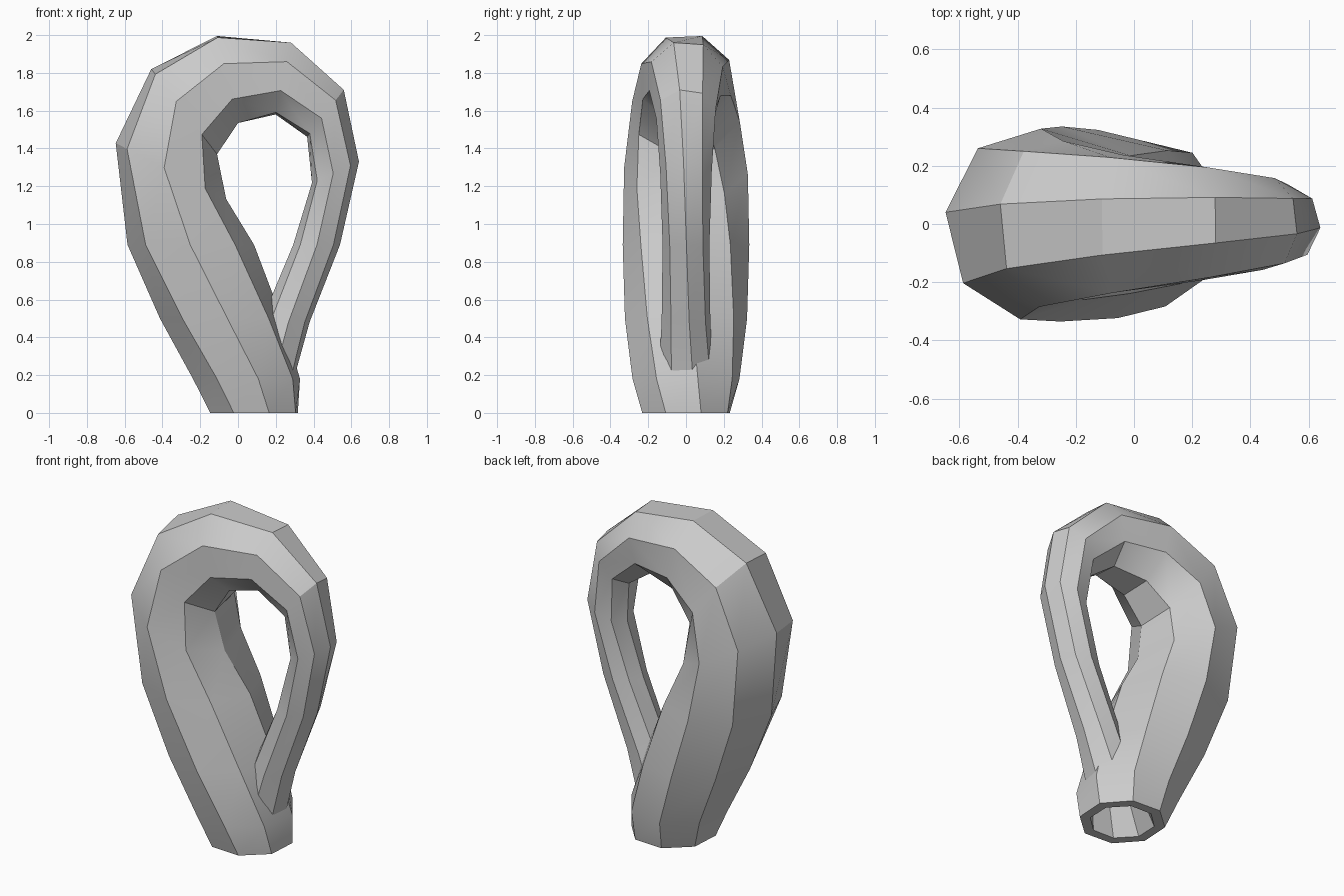
import bpy, bmesh, math
from mathutils import Vector

cube = bpy.data.objects.get("Cube")
if cube:
    bpy.data.objects.remove(cube, do_unlink=True)

grey = bpy.data.materials.new("plain grey")
grey.use_nodes = True
colour = (0.6, 0.6, 0.6, 1)
grey.diffuse_color = colour
grey.node_tree.nodes["Principled BSDF"].inputs["Base Color"].default_value = colour

SIDES = 8
# Cross-sections along the loop: centre x, centre z, outward direction (x, z), radius
SECTIONS = [
    (0.085, 0.00, -1, 0, 0.245),
    (0.045, 0.18, -1, 0, 0.29),
    (-0.09, 0.50, -1, 0, 0.325),
    (-0.25, 0.89, -1, 0, 0.335),
    (-0.355, 1.28, -0.89, 0.45, 0.33),
    (-0.285, 1.595, -0.61, 0.79, 0.293),
    (-0.055, 1.765, -0.233, 0.973, 0.252),
    (0.24, 1.77, 0.21, 0.978, 0.205),
    (0.463, 1.586, 0.616, 0.788, 0.161),
    (0.516, 1.274, 0.91, 0.41, 0.137),
    (0.416, 0.89, 1, 0, 0.124),
    (0.25, 0.48, 1, 0, 0.13),
    (0.15, 0.18, 1, 0, 0.15),
    (0.085, 0.00, 1, 0, 0.185),
]


def ring(bm, index):
    """Octagon across the path, twisting a little further at each section."""
    x, z, dx, dz, r = SECTIONS[index]
    out = Vector((dx, 0, dz)).normalized()
    verts = []
    for k in range(SIDES):
        a = math.radians(-19 + 6.5 * index - 45 * k)
        verts.append(bm.verts.new(Vector((x, 0, z)) + r * (math.cos(a) * out + math.sin(a) * Vector((0, 1, 0)))))
    return verts


def bridge(bm, a, b, flip=False):
    for k in range(SIDES):
        n = (k + 1) % SIDES
        quad = [a[k], a[n], b[n], b[k]]
        bm.faces.new(quad[::-1] if flip else quad)


def finish(name, bm):
    mesh = bpy.data.meshes.new(name)
    bm.to_mesh(mesh)
    bm.free()
    mesh.materials.append(grey)
    obj = bpy.data.objects.new(name, mesh)
    bpy.context.collection.objects.link(obj)
    bpy.ops.object.select_all(action="DESELECT")
    obj.select_set(True)
    bpy.context.view_layer.objects.active = obj
    bpy.ops.object.shade_smooth_by_angle(angle=math.radians(30))


# Tapering tube that loops over and pierces its own base
bm = bmesh.new()
rings = [ring(bm, i) for i in range(len(SECTIONS) - 1)]
for a, b in zip(rings, rings[1:]):
    bridge(bm, a, b)
# Make the faces point away from the tube's axis
bm.faces.ensure_lookup_table()
face = bm.faces[0]
face.normal_update()
if face.normal.dot(face.calc_center_median() - Vector((0.065, 0, 0.09))) < 0:
    bmesh.ops.reverse_faces(bm, faces=bm.faces[:])
finish("looped_tube", bm)

# Flared inside of the mouth, facing its own axis
bm = bmesh.new()
throat, lip = ring(bm, 12), ring(bm, 13)
bridge(bm, throat, lip)
bm.faces.ensure_lookup_table()
face = bm.faces[0]
face.normal_update()
if face.normal.dot(face.calc_center_median() - Vector((0.117, 0, 0.09))) > 0:
    bmesh.ops.reverse_faces(bm, faces=bm.faces[:])
finish("mouth_inside", bm)

# Flat rim joining the mouth to the outer wall
bm = bmesh.new()
outer, lip = ring(bm, 0), ring(bm, 13)
inner = [lip[(-j - 3) % SIDES] for j in range(SIDES)]
bridge(bm, outer, inner)
for face in bm.faces:
    face.normal_update()
    if face.normal.z > 0:
        face.normal_flip()
finish("mouth_rim", bm)
